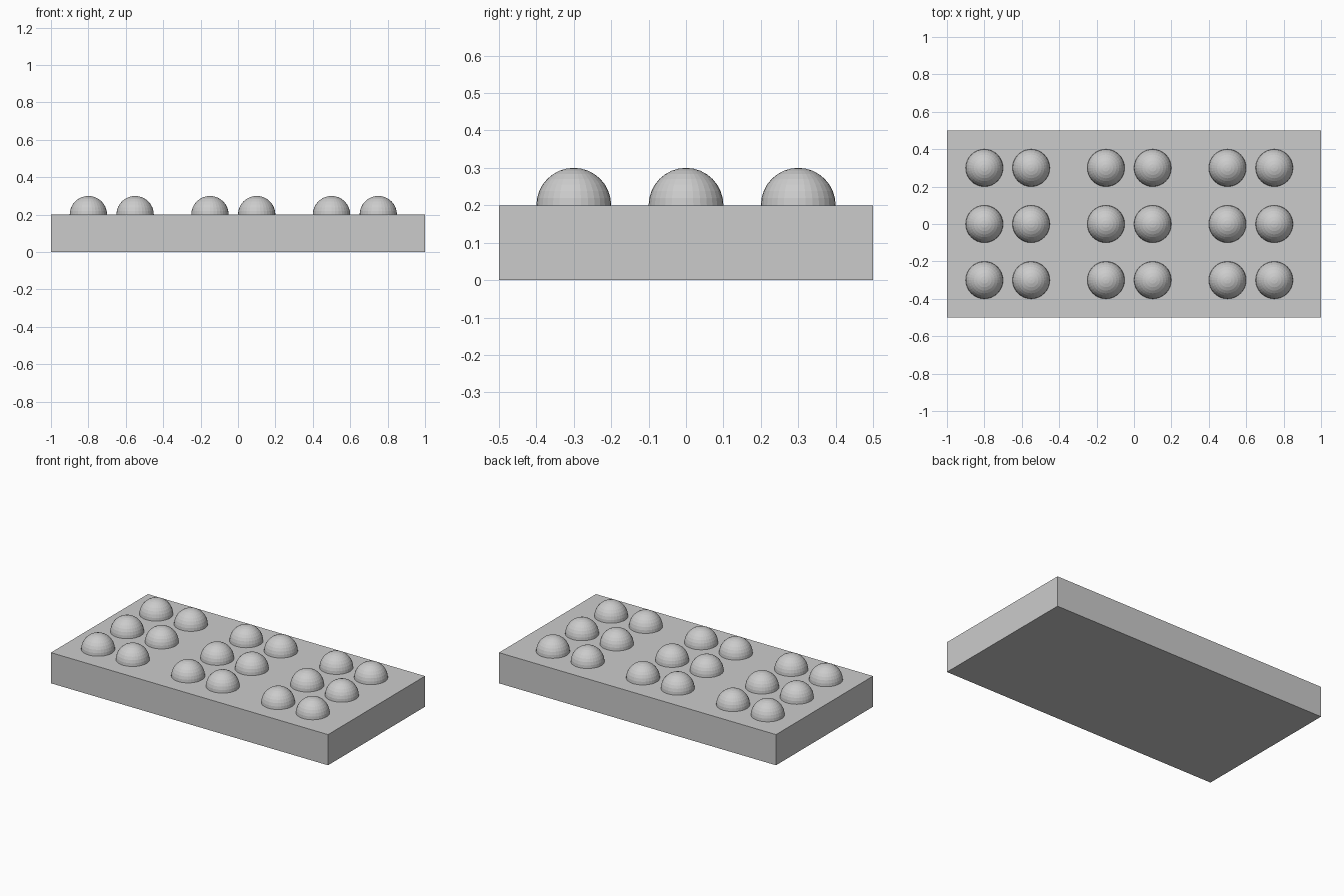
import bpy

if "Cube" in bpy.data.objects:
    bpy.data.objects.remove(bpy.data.objects["Cube"])

# Single plain grey
grey = bpy.data.materials.new("light_grey")
grey.diffuse_color = (0.6, 0.6, 0.6, 1)
grey.use_nodes = True
grey.node_tree.nodes["Principled BSDF"].inputs["Base Color"].default_value = grey.diffuse_color


def finish(name):
    ob = bpy.context.object
    ob.name = name
    ob.data.materials.append(grey)
    return ob


# Slab: 2 x 1 x 0.2
bpy.ops.mesh.primitive_cube_add(size=1, location=(0, 0, 0.1))
slab = finish("base_slab")
slab.scale = (2, 1, 0.2)

# Domes: three cells, each two columns by three rows, half sunk in the slab
for cell, x0 in enumerate((-0.80, -0.15, 0.50)):
    for col in range(2):
        for row in range(3):
            bpy.ops.mesh.primitive_uv_sphere_add(
                segments=32, ring_count=16, radius=0.1,
                location=(x0 + 0.25 * col, 0.3 - 0.3 * row, 0.2))
            finish(f"dome_{cell}_{col}_{row}")
